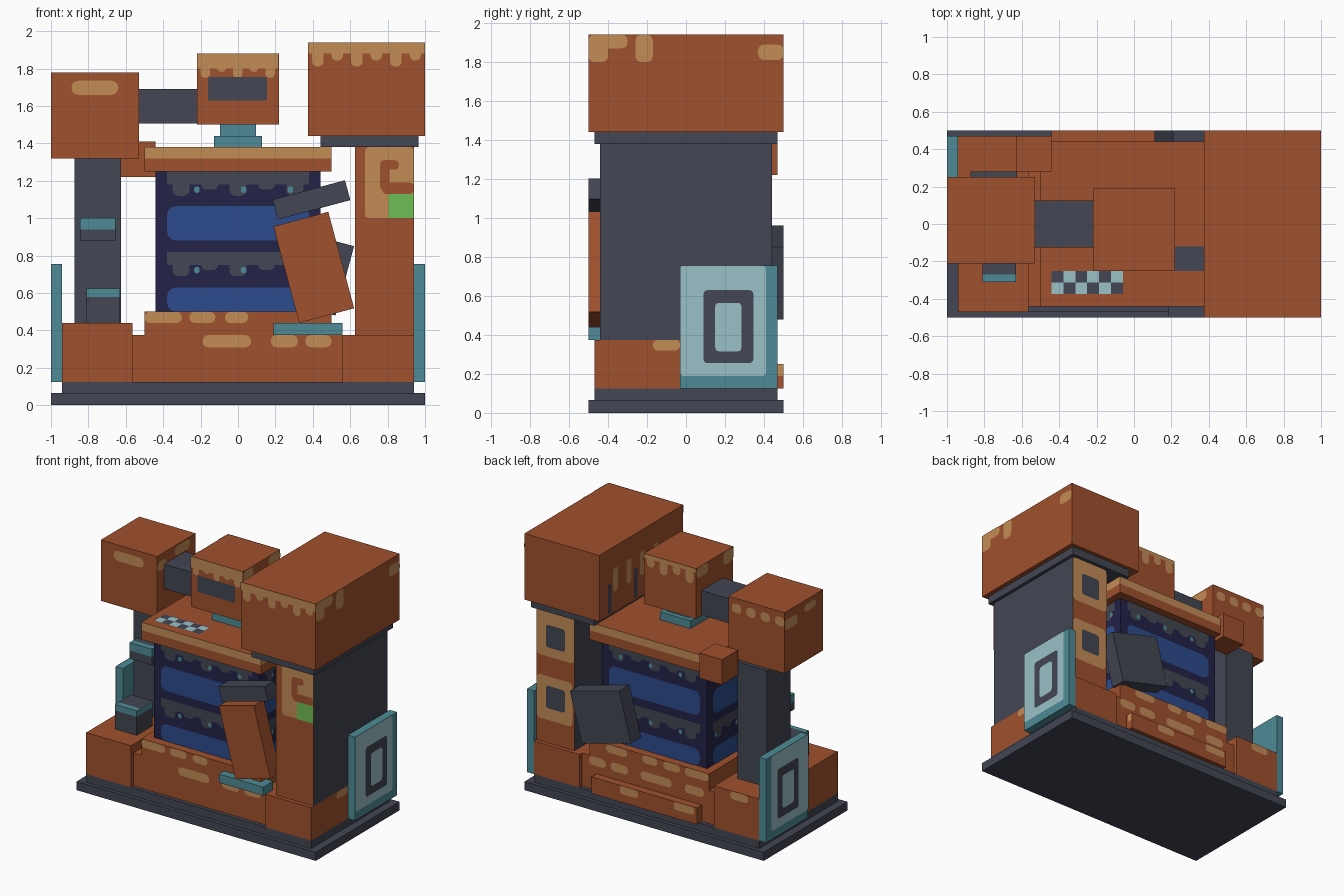
import bpy, bmesh, math
from mathutils import Matrix, Vector

cube = bpy.data.objects.get("Cube")
if cube:
    bpy.data.objects.remove(cube, do_unlink=True)


def linear(c):
    c /= 255
    return c / 12.92 if c <= .04045 else ((c + .055) / 1.055) ** 2.4


def material(name, *rgb):
    mat = bpy.data.materials.new(name)
    mat.use_nodes = True
    colour = [linear(c) for c in rgb] + [1]
    mat.diffuse_color = colour
    mat.node_tree.nodes["Principled BSDF"].inputs["Base Color"].default_value = colour
    return mat


RUST = material("rust_orange", 160, 81, 45)
TAN = material("worn_tan", 196, 140, 86)
GREY = material("dark_grey", 67, 70, 83)
TEAL = material("teal", 78, 139, 151)
PALE = material("pale_cyan", 154, 193, 200)
NAVY = material("navy", 35, 34, 72)
BLUE = material("screen_blue", 44, 75, 141)
GREEN = material("green", 112, 190, 84)

# Each side is an axis and a direction along it
SIDES = {"front": (1, -1), "back": (1, 1), "left": (0, 1), "right": (0, -1), "top": (2, 1)}


def finish(name, bm, mats):
    mesh = bpy.data.meshes.new(name)
    bm.to_mesh(mesh)
    bm.free()
    for mat in mats:
        mesh.materials.append(mat)
    obj = bpy.data.objects.new(name, mesh)
    bpy.context.collection.objects.link(obj)
    return obj


def box(name, mat, x, y, z, paint=(), paint_mat=None, tilt=0):
    """Box from three (low, high) ranges; the sides in paint get a second colour."""
    bm = bmesh.new()
    bmesh.ops.create_cube(bm, size=1)
    bm.normal_update()
    for face in bm.faces:
        for side in paint:
            axis, sign = SIDES[side]
            if face.normal[axis] * sign > .5:
                face.material_index = 1
    size = Matrix.Diagonal([b - a for a, b in (x, y, z)] + [1])
    bm.transform(Matrix.Rotation(math.radians(tilt), 4, "Y") @ size)
    bm.transform(Matrix.Translation([(a + b) / 2 for a, b in (x, y, z)]))
    return finish(name, bm, [mat, paint_mat] if paint_mat else [mat])


def patches(name, mat, side, pos, rects, radius=0.0, lift=.003):
    """Thin painted shapes (u low, u high, v low, v high) lying on one side."""
    axis, sign = SIDES[side]
    flip = (axis == 1) == (sign == 1)
    bm = bmesh.new()
    for u0, u1, v0, v1 in rects:
        r = min(radius, (u1 - u0) / 2.1, (v1 - v0) / 2.1)
        corners = [(u1, v1, -1, -1), (u0, v1, 1, -1), (u0, v0, 1, 1), (u1, v0, -1, 1)]
        verts = []
        for i, (u, v, su, sv) in enumerate(corners):
            for k in range(4 if r else 1):
                a = math.pi / 2 * (i + k / 3)
                co = [u + su * r + r * math.cos(a), v + sv * r + r * math.sin(a)]
                if not r:
                    co = [u, v]
                co.insert(axis, pos + sign * lift)
                verts.append(bm.verts.new(co))
        bm.faces.new(verts[::-1] if flip else verts)
    return finish(name, bm, [mat])


def drips(name, mat, side, pos, u0, u1, top, band, depth, count):
    """A painted band along an edge with rounded runs hanging from it."""
    pitch = (u1 - u0) / count
    rects = [(u0, u1, top - band, top)]
    for i in range(count):
        start = u0 + pitch * (i + .2)
        rects.append((start, start + pitch * .6, top - depth * (1 - .25 * (i % 2)), top - band / 2))
    patches(name, mat, side, pos, rects[:1])
    patches(name + "_runs", mat, side, pos, rects[1:], .03)


def both(v):
    return (-v, v)


# Base
box("ground_plate", GREY, both(1), both(.5), (0, .065))
box("upper_plate", GREY, both(.94), both(.47), (.065, .125))
box("centre_base", RUST, both(.5), both(.44), (.125, .5))
box("centre_skirt", RUST, both(.565), both(.44), (.125, .375))
box("left_block", RUST, (.56, .94), both(.47), (.125, .375))
box("right_block", RUST, (-.94, -.565), both(.47), (.125, .44))
box("back_bar", RUST, both(.44), (.4, .5), (.125, .25))
for side, pos in (("front", -.44), ("back", .44)):
    patches(side + "_ledge_wear", TAN, side, pos,
            [(-.5, -.3, .44, .5), (-.26, -.12, .44, .5), (-.07, .055, .44, .5),
             (-.19, .07, .31, .375), (.175, .32, .31, .375), (.36, .5, .31, .375)], .03)
patches("back_ledge_wear_extra", TAN, "back", .44, [(.18, .36, .44, .5), (-.46, -.3, .31, .375)], .03)
patches("bar_wear", TAN, "back", .5, [(-.42, -.25, .19, .25), (.05, .2, .19, .25)], .02)
patches("bar_end_wear", TAN, "left", .44, [(.46, .5, .19, .25)])
patches("left_block_wear", TAN, "left", .94, [(-.17, -.03, .32, .375)], .03)
patches("right_block_wear", TAN, "back", .47, [(-.85, -.7, .38, .44)], .03)

# Screen cabinet, the same on all four sides
box("cabinet", NAVY, both(.44), both(.375), (.5, 1.25))
for side, pos, half in (("front", -.375, .38), ("back", .375, .38),
                        ("left", .44, .31), ("right", -.44, .31)):
    patches(side + "_screens", BLUE, side, pos,
            [(-half, half, .88, 1.065), (-half, half, .5, .63)], .05)
    for level, top in (("upper", 1.25), ("lower", .82)):
        drips(f"{side}_{level}_trim", GREY, side, pos, -half, half, top, .07, .13, 5)
        patches(f"{side}_{level}_lights", TEAL, side, pos,
                [(u - .015, u + .015, top - .115, top - .08) for u in (-.22, .03, .28)], .015, .006)

# Cabinet top with checker and grey paint
box("lid_lower", RUST, both(.5), both(.44), (1.25, 1.32))
box("lid_rim", TAN, both(.5), both(.44), (1.32, 1.38), ["top"], RUST)
patches("checker_dark", GREY, "top", 1.38, [(-.44, -.06, -.375, -.25)])
cell = .38 / 6
patches("checker_pale", PALE, "top", 1.38,
        [(-.44 + i * cell, -.44 + (i + 1) * cell, -.375 + j * .0625, -.3125 + j * .0625)
         for i in range(6) for j in range(2) if (i + j) % 2 == 0], 0, .005)
patches("lid_dark_paint", GREY, "top", 1.38, [(.2, .44, -.25, -.12)])
box("lid_corner_block", RUST, (-.63, -.44), (.28, .47), (1.22, 1.41))

# Left column and its large head
box("left_column", GREY, (.625, .94), both(.44), (.375, 1.38), ["front", "back"], RUST)
box("left_column_cap", GREY, (.44, .965), both(.47), (1.38, 1.44))
box("left_head", RUST, (.375, 1), both(.5), (1.44, 1.94))
drips("left_head_drips", TAN, "front", -.5, .375, 1, 1.94, .06, .13, 6)
patches("left_head_side_wear", TAN, "left", 1,
        [(-.5, -.3, 1.87, 1.94), (-.5, -.4, 1.8, 1.94), (-.26, -.17, 1.8, 1.94), (.37, .5, 1.81, 1.89)], .03)
patches("left_head_inner_wear", TAN, "right", .375,
        [(y, y + .06, 1.6, 1.78) for y in (.28, .12, -.04, -.2)], .025)
patches("left_head_inner_slots", GREY, "right", .375,
        [(y, y + .045, 1.46, 1.68) for y in (.36, .05)], 0, .005)
patches("column_front_wear", TAN, "front", -.44, [(.68, .94, 1, 1.38)], .02)
patches("column_front_curl", RUST, "front", -.44,
        [(.76, .81, 1.15, 1.3), (.76, .86, 1.26, 1.31), (.77, .94, 1.13, 1.19)], .02, .005)
patches("column_green_mark", GREEN, "front", -.44, [(.805, .94, 1, 1.13)], 0, .007)
patches("column_back_wear", TAN, "back", .44, [(.625, .94, 1.03, 1.38), (.64, .94, .55, .88)], .03)
patches("column_back_windows", GREY, "back", .44, [(.7, .86, 1.1, 1.27), (.7, .86, .64, .81)], .02, .005)

# Right column, its boxes and head
box("right_column", GREY, (-.875, -.625), (0, .28), (.44, 1.32))
box("right_head", RUST, (-1, -.53), (-.21, .25), (1.32, 1.78))
patches("right_head_front_wear", TAN, "front", -.21, [(-.89, -.64, 1.66, 1.735)], .035)
patches("right_head_back_wear", TAN, "back", .25,
        [(-1 + u, -.92 + u, 1.67, 1.74) for u in (0, .12, .24, .36)], .03)
patches("right_head_side_wear", TAN, "right", -1, [(.1, .25, 1.64, 1.72), (-.12, .02, 1.69, 1.75)], .03)
patches("right_head_inner_wear", TAN, "left", -.53, [(-.21, -.1, 1.66, 1.73), (.0, .18, 1.7, 1.77)], .03)
for level, x, y, z in (("lower", (-.81, -.63), (-.31, -.12), (.44, .58, .625)),
                       ("upper", (-.845, -.655), (-.09, 0), (.88, .94, 1))):
    box(level + "_box", GREY, x, y, z[:2])
    box(level + "_box_lid", TEAL, x, y, z[1:])
    patches(level + "_box_top", GREY, "top", z[2], [(*x, y[0] + .04, y[1])])

# Centre head, neck and connecting arm
box("neck_base", TEAL, both(.128), both(.13), (1.38, 1.44))
box("neck", TEAL, both(.095), both(.095), (1.44, 1.5))
box("centre_head", RUST, both(.218), (-.25, .19), (1.5, 1.88))
drips("centre_head_drips", TAN, "front", -.25, -.218, .215, 1.88, .08, .13, 5)
drips("centre_head_back_drips", TAN, "back", .19, -.218, .215, 1.88, .03, .12, 4)
for side, pos in (("left", .218), ("right", -.218)):
    patches(side + "_centre_head_wear", TAN, side, pos,
            [(-.25, -.13, 1.78, 1.88), (.05, .19, 1.8, 1.88)], .03)
patches("visor", GREY, "front", -.25, [(-.16, .155, 1.63, 1.755)], 0, .007)
box("connecting_arm", GREY, (-.53, -.218), both(.125), (1.505, 1.69))

# Side panels with a painted ring
for name, side, sign in (("left", "left", 1), ("right", "right", -1)):
    box(name + "_panel", TEAL, sorted((.94 * sign, sign)), (-.03, .47), (.125, .755))
    patches(name + "_panel_face", PALE, side, sign, [(-.03, .41, .19, .755)], .015)
    patches(name + "_panel_ring", GREY, side, sign, [(.09, .345, .255, .63)], .02, .005)
    patches(name + "_panel_ring_centre", PALE, side, sign, [(.15, .285, .315, .565)], .02, .007)

# Tilted boards leaning on the cabinet
box("front_board", RUST, (.253, .557), (-.5, -.38), (.47, 1.004), tilt=-15)
box("front_board_top", GREY, (.193, .593), (-.5, -.38), (1.043, 1.153), tilt=-15)
box("front_step", TEAL, (.19, .56), (-.5, -.38), (.375, .44))
box("back_board", GREY, (.152, .578), (.38, .5), (.528, .912), tilt=15)
